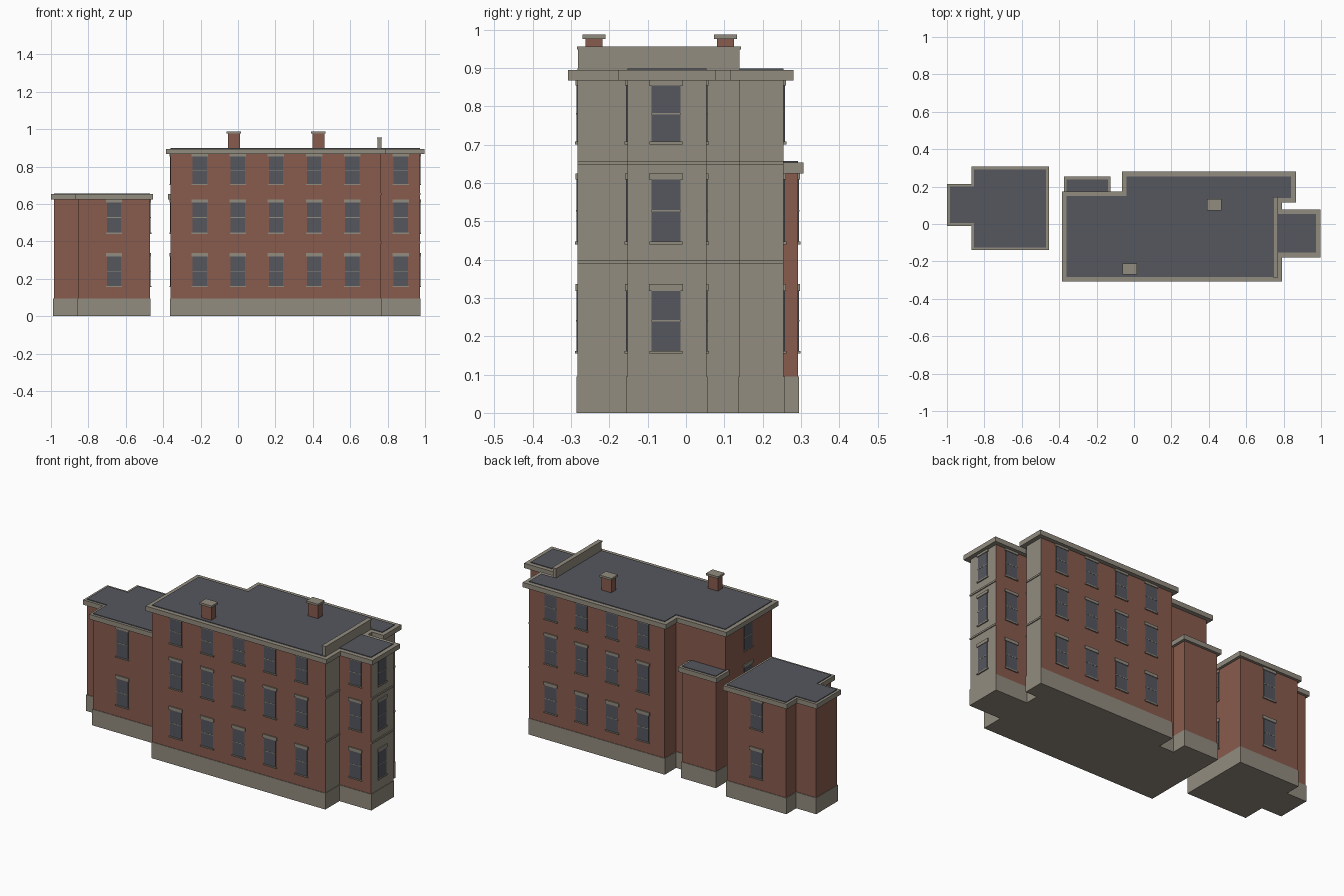
import bpy, bmesh
from mathutils import Vector

if "Cube" in bpy.data.objects:
    bpy.data.objects.remove(bpy.data.objects["Cube"])


def material(name, rgb):
    m = bpy.data.materials.new(name)
    m.use_nodes = True
    m.diffuse_color = (*rgb, 1)
    m.node_tree.nodes["Principled BSDF"].inputs["Base Color"].default_value = (*rgb, 1)
    return m


MATS = [material("red_brick", (0.25, 0.105, 0.074)),
        material("pale_stone", (0.29, 0.262, 0.212)),
        material("grey_slate_and_glass", (0.089, 0.095, 0.114))]
BRICK, STONE, SLATE = range(3)


def finish(name, bm):
    mesh = bpy.data.meshes.new(name)
    bm.normal_update()
    bm.to_mesh(mesh)
    bm.free()
    for m in MATS:
        mesh.materials.append(m)
    obj = bpy.data.objects.new(name, mesh)
    bpy.context.collection.objects.link(obj)
    return obj


def add_box(bm, lo, hi, mat):
    """Axis-aligned box given by any two opposite corners."""
    lo, hi = Vector(lo), Vector(hi)
    verts = bmesh.ops.create_cube(bm, size=1)["verts"]
    size = Vector([abs(a) for a in hi - lo])
    for v in verts:
        v.co = (lo + hi) / 2 + v.co * size
    for f in {f for v in verts for f in v.link_faces}:
        f.material_index = mat


def grow(points, d):
    """Offset a counter-clockwise right-angled outline outwards."""
    pts = [Vector(p) for p in points]
    out = []
    for i, p in enumerate(pts):
        a = (p - pts[i - 1]).normalized()
        b = (pts[(i + 1) % len(pts)] - p).normalized()
        out.append(p + d * (Vector((a.y, -a.x)) + Vector((b.y, -b.x))))
    return out


def prism(name, points, z0, z1, mat, stone_east=False):
    bm = bmesh.new()
    base = bm.faces.new([bm.verts.new((x, y, z0)) for x, y in points])
    top = bmesh.ops.extrude_face_region(bm, geom=[base])["geom"]
    for v in top:
        if isinstance(v, bmesh.types.BMVert):
            v.co.z = z1
    bmesh.ops.recalc_face_normals(bm, faces=bm.faces)
    bm.normal_update()
    for f in bm.faces:
        f.material_index = STONE if stone_east and f.normal.x > 0.5 else mat
    return finish(name, bm)


def rect(x0, y0, x1, y1):
    return [(x0, y0), (x1, y0), (x1, y1), (x0, y1)]


def building(name, outline, top, overhang, stone_east=False):
    """Walls, plinth, cornice and flat roof on one footprint."""
    prism(name + "_walls", outline, 0.003, top - 0.01, BRICK, stone_east)
    prism(name + "_plinth", grow(outline, 0.003), 0, 0.095, STONE)
    prism(name + "_cornice", grow(outline, overhang), top - 0.03, top - 0.002, STONE)
    prism(name + "_roof", outline, top - 0.009, top + 0.002, SLATE)


MAIN = [(-0.36, -0.283), (0.765, -0.283), (0.765, 0.14), (0.84, 0.14),
        (0.84, 0.255), (-0.04, 0.255), (-0.04, 0.15), (-0.36, 0.15)]
ANNEX = [(-0.855, -0.125), (-0.47, -0.125), (-0.47, 0.292), (-0.855, 0.292),
         (-0.855, 0.2), (-0.985, 0.2), (-0.985, 0.005), (-0.855, 0.005)]
building("main_block", MAIN, 0.897, 0.025, True)
building("east_bay", rect(0.76, -0.153, 0.972, 0.053), 0.897, 0.025, True)
building("annex", ANNEX, 0.655, 0.015)
building("rear_link", rect(-0.36, 0.145, -0.14, 0.238), 0.655, 0.015)

# Windows: glass bottom, glass top, lintel top for each storey
FLOORS = [(0.162, 0.318, 0.337), (0.447, 0.609, 0.625), (0.708, 0.854, 0.867)]


def windows(name, centres, normal, storeys=3):
    """Sash windows with lintel, sill and meeting rail on one wall."""
    n = Vector((*normal, 0))
    side = Vector((-n.y, n.x, 0))
    bm = bmesh.new()
    for c in centres:
        c = Vector((*c, 0))
        for z0, z1, z2 in FLOORS[:storeys]:
            mid = (z0 + z1) / 2
            for half, low, high, proud, mat in (
                    (0.038, z0, z1, 0.003, SLATE),
                    (0.038, mid - 0.002, mid + 0.002, 0.004, STONE),
                    (0.044, z1, z2, 0.006, STONE),
                    (0.043, z0 - 0.007, z0, 0.007, STONE)):
                up = Vector((0, 0, 1))
                add_box(bm, c - side * half - n * 0.004 + up * low,
                        c + side * half + n * proud + up * high, mat)
    finish(name, bm)


windows("front_windows", [(-0.205 + 0.204 * i, -0.283) for i in range(5)], (0, -1))
windows("back_windows", [(0.1 + 0.2 * i, 0.255) for i in range(4)], (0, 1))
windows("west_windows", [(-0.36, -0.06)], (-1, 0))
windows("bay_front_windows", [(0.87, -0.153)], (0, -1))
windows("bay_back_windows", [(0.87, 0.053)], (0, 1))
windows("bay_east_windows", [(0.972, -0.052)], (1, 0))
windows("annex_front_windows", [(-0.663, -0.125)], (0, -1), 2)
windows("annex_back_windows", [(-0.663, 0.292)], (0, 1), 2)
windows("annex_east_windows", [(-0.47, 0.083)], (1, 0), 2)

# String courses on the stone east walls
bm = bmesh.new()
for z in (0.389, 0.648):
    for x, y0, y1 in ((0.765, -0.283, -0.153), (0.972, -0.153, 0.053),
                      (0.765, 0.053, 0.14), (0.84, 0.14, 0.255)):
        add_box(bm, (x - 0.004, y0, z), (x + 0.005, y1, z + 0.01), STONE)
finish("string_courses", bm)

# Parapet wall with coping
bm = bmesh.new()
add_box(bm, (0.746, -0.282, 0.88), (0.766, 0.14, 0.949), STONE)
add_box(bm, (0.743, -0.285, 0.949), (0.769, 0.144, 0.956), STONE)
finish("parapet", bm)

# Chimneys with caps
for name, x, y in (("front_chimney", -0.022, -0.24), ("back_chimney", 0.43, 0.103)):
    bm = bmesh.new()
    add_box(bm, (x - 0.032, y - 0.022, 0.88), (x + 0.032, y + 0.022, 0.976), BRICK)
    add_box(bm, (x - 0.039, y - 0.03, 0.976), (x + 0.039, y + 0.03, 0.988), STONE)
    finish(name, bm)
